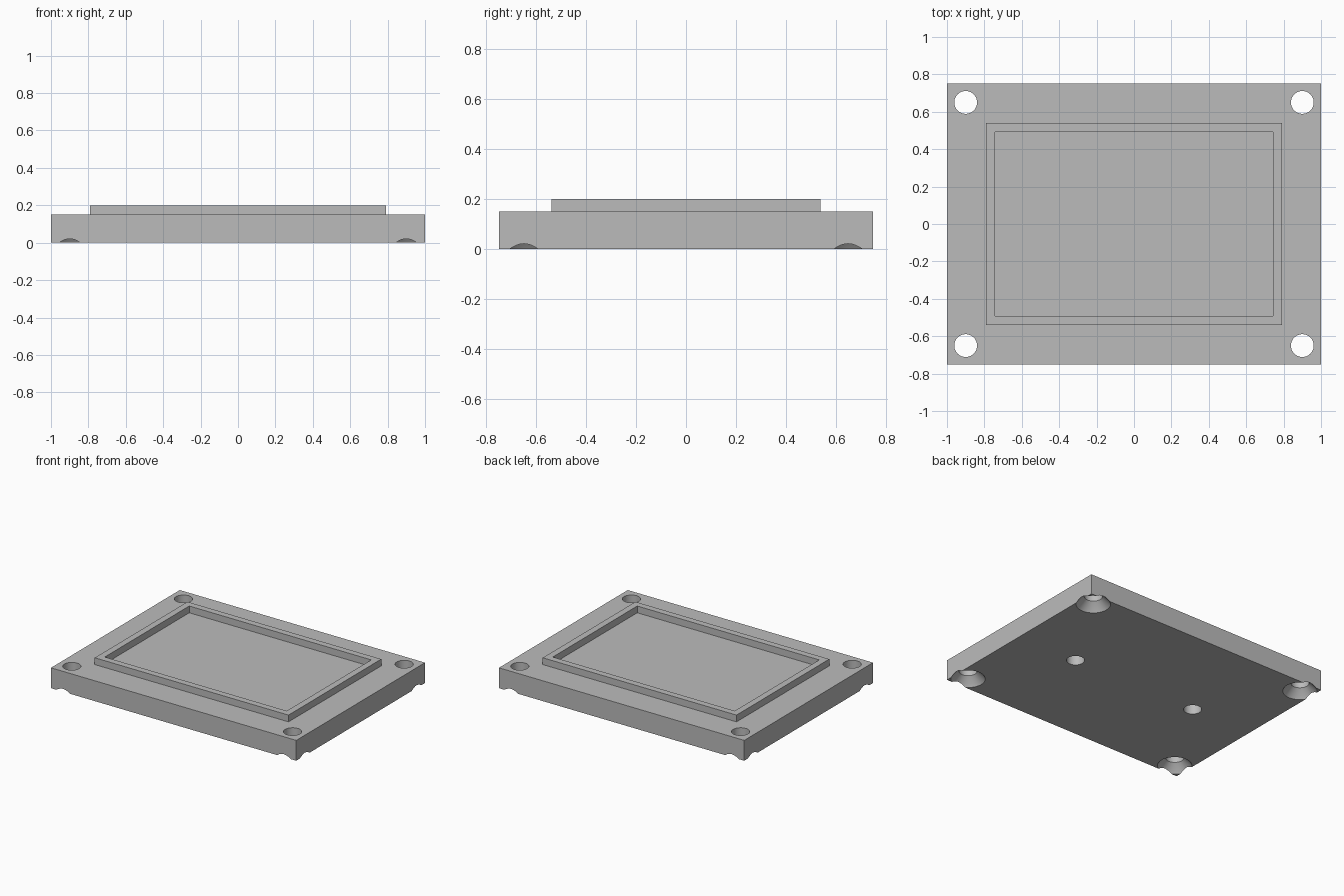
import bpy, bmesh, math
from mathutils import Matrix, Vector

cube = bpy.data.objects.get("Cube")
if cube:
    bpy.data.objects.remove(cube, do_unlink=True)

grey = bpy.data.materials.new("plain_grey")
grey.use_nodes = True
colour = (0.5, 0.5, 0.5, 1)
grey.diffuse_color = colour
grey.node_tree.nodes["Principled BSDF"].inputs["Base Color"].default_value = colour


def make_object(name, bm):
    bmesh.ops.recalc_face_normals(bm, faces=bm.faces)
    mesh = bpy.data.meshes.new(name)
    bm.to_mesh(mesh)
    bm.free()
    mesh.materials.append(grey)
    obj = bpy.data.objects.new(name, mesh)
    bpy.context.collection.objects.link(obj)
    return obj


def turned_solid(name, profile, x, y, steps=48):
    """Closed solid of revolution from (radius, height) points."""
    bm = bmesh.new()
    rings = []
    for r, z in profile:
        angles = [2 * math.pi * i / steps for i in range(steps)]
        rings.append([bm.verts.new((x + r * math.cos(a), y + r * math.sin(a), z)) for a in angles])
    for low, high in zip(rings, rings[1:]):
        for i in range(steps):
            j = (i + 1) % steps
            bm.faces.new((low[i], low[j], high[j], high[i]))
    bm.faces.new(rings[0])
    bm.faces.new(rings[-1])
    return make_object(name, bm)


# Base plate with a raised rim around a shallow recess
bm = bmesh.new()
bmesh.ops.create_cube(bm, size=1, matrix=Matrix.Translation((0, 0, 0.075)) @ Matrix.Diagonal((2, 1.5, 0.15, 1)))
top = max(bm.faces, key=lambda f: f.calc_center_median().z)
for margin, rise in ((0.21, 0.05), (0.048, -0.05)):
    bmesh.ops.inset_region(bm, faces=[top], thickness=margin, use_even_offset=True)
    # a second ring of faces becomes the vertical wall
    bmesh.ops.inset_region(bm, faces=[top], thickness=0)
    bmesh.ops.translate(bm, verts=top.verts, vec=Vector((0, 0, rise)))
plate = make_object("plate", bm)

# Flared corner holes and two blind holes underneath
flared = [(0.115, -0.05), (0.115, 0), (0.1, 0.021), (0.061, 0.06), (0.061, 0.25)]
blind = [(0.06, -0.05), (0.06, 0.1)]
cutters = [turned_solid("corner_hole", flared, 0.9 * sx, 0.65 * sy) for sx in (-1, 1) for sy in (-1, 1)]
cutters += [turned_solid("blind_hole", blind, 0.51 * sx, 0) for sx in (-1, 1)]

bpy.ops.object.select_all(action="DESELECT")
bpy.context.view_layer.objects.active = plate
plate.select_set(True)
for cutter in cutters:
    cutter.hide_render = True
    cut = plate.modifiers.new("cut_hole", "BOOLEAN")
    cut.operation = "DIFFERENCE"
    cut.solver = "EXACT"
    cut.object = cutter
    bpy.ops.object.modifier_apply(modifier=cut.name)
    bpy.data.objects.remove(cutter, do_unlink=True)

bpy.ops.object.shade_smooth_by_angle(angle=math.radians(30))
